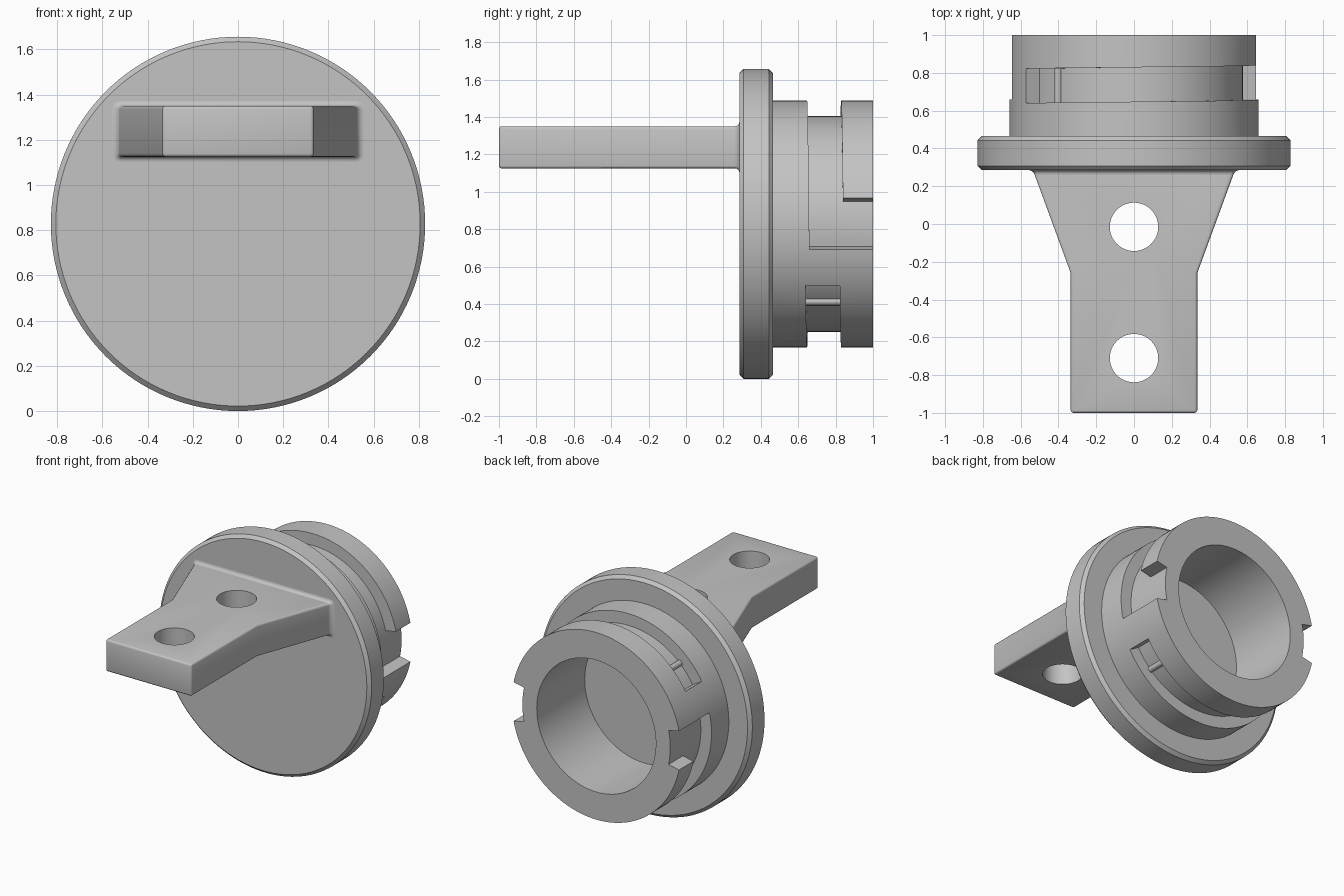
import bpy, bmesh
from math import sin, cos, pi, radians

AXIS_Z = 0.828
FLANGE_FRONT, FLANGE_BACK, TUBE_END = 0.285, 0.465, 1.0
TUBE_R, SLOT_R, BORE_R = 0.66, 0.577, 0.465
PLATE_LOW, PLATE_TOP = 1.125, 1.35

if "Cube" in bpy.data.objects:
    bpy.data.objects.remove(bpy.data.objects["Cube"])

grey = bpy.data.materials.new("plain grey")
grey.use_nodes = True
grey.diffuse_color = (0.55, 0.55, 0.55, 1)
grey.node_tree.nodes["Principled BSDF"].inputs["Base Color"].default_value = grey.diffuse_color


def loft(name, rings, closed=False):
    """Skin a row of point rings; cap the ends unless the row closes on itself."""
    bm = bmesh.new()
    rows = [[bm.verts.new(p) for p in ring] for ring in rings]
    n = len(rows[0])
    pairs = list(zip(rows, rows[1:])) + ([(rows[-1], rows[0])] if closed else [])
    for a, b in pairs:
        for i in range(n):
            j = (i + 1) % n
            bm.faces.new((a[i], a[j], b[j], b[i]))
    if not closed:
        bm.faces.new(rows[0])
        bm.faces.new(rows[-1])
    bmesh.ops.recalc_face_normals(bm, faces=bm.faces)
    mesh = bpy.data.meshes.new(name)
    bm.to_mesh(mesh)
    bm.free()
    mesh.materials.append(grey)
    ob = bpy.data.objects.new(name, mesh)
    bpy.context.collection.objects.link(ob)
    return ob


def polar(r, angle, y):
    return (r * cos(angle), y, AXIS_Z + r * sin(angle))


def circle(r, y, n=128):
    return [polar(r, 2 * pi * i / n, y) for i in range(n)]


def activate(ob):
    bpy.ops.object.select_all(action='DESELECT')
    ob.select_set(True)
    bpy.context.view_layer.objects.active = ob


def cut(ob, cutter):
    mod = ob.modifiers.new("cut", 'BOOLEAN')
    mod.operation, mod.solver, mod.object = 'DIFFERENCE', 'EXACT', cutter
    activate(ob)
    bpy.ops.object.modifier_apply(modifier=mod.name)
    bpy.data.objects.remove(cutter)


def sector(name, start, end, low, high, turn):
    """Curved block round the axis; low and high give its y range by angle."""
    rings = []
    for deg in range(start, end + 1, 3):
        a = radians(deg + turn)
        rings.append([polar(SLOT_R, a, low(deg)), polar(0.75, a, low(deg)),
                      polar(0.75, a, high(deg)), polar(SLOT_R, a, high(deg))])
    return loft(name, rings)


def groove_low(deg):
    return 0.64 + 0.02 * (150 - deg) / 162


def groove_high(deg):
    return groove_low(deg) + 0.182


# Round flange with chamfered rims
c = 0.022
flange = loft("flange", [circle(AXIS_Z - c, FLANGE_FRONT), circle(AXIS_Z, FLANGE_FRONT + c),
                         circle(AXIS_Z, FLANGE_BACK - c), circle(AXIS_Z - c, FLANGE_BACK)])

# Socket tube with two opposite bayonet slots
tube = loft("socket_tube", [circle(TUBE_R, 0.44), circle(TUBE_R, TUBE_END),
                            circle(BORE_R, TUBE_END), circle(BORE_R, 0.44)], closed=True)
parts = [flange, tube]
for side, turn in (("right", 0), ("left", 180)):
    cut(tube, sector("groove_cutter", -12, 150, groove_low, groove_high, turn))
    cut(tube, sector("entry_cutter", -12, 12, lambda d: groove_low(-12), lambda d: 1.1, turn))
    # Locking ridge near the closed end of the groove
    x, _, z = polar(SLOT_R, radians(134 + turn), 0)
    parts.append(loft("locking_ridge_" + side, [
        [(x + 0.02 * cos(t * pi / 8), y, z + 0.02 * sin(t * pi / 8)) for t in range(16)]
        for y in (groove_low(134) - 0.005, groove_high(134) + 0.005)]))

# Mounting plate, tapered to a straight tongue, with rounded edges
half = [(0.335, -1), (0.335, -0.26), (0.535, FLANGE_FRONT), (0.535, 0.35)]
outline = half + [(-x, y) for x, y in reversed(half)]
plate = loft("mounting_plate", [[(x, y, z) for x, y in outline] for z in (PLATE_LOW, PLATE_TOP)])
bevel = plate.modifiers.new("round", 'BEVEL')
bevel.width, bevel.segments, bevel.angle_limit = 0.014, 3, radians(40)
activate(plate)
bpy.ops.object.modifier_apply(modifier=bevel.name)
for y in (-0.015, -0.71):
    cut(plate, loft("hole_cutter", [
        [(0.128 * cos(t * pi / 32), y + 0.128 * sin(t * pi / 32), z) for t in range(64)]
        for z in (1, 1.5)]))
parts.append(plate)

# Fillet where the plate meets the flange
f = 0.022
rings = []
for step in range(6):
    a = step / 5 * pi / 2
    d, y = f * (1 - sin(a)), FLANGE_FRONT - f * (1 - cos(a))
    w = 0.535 - (FLANGE_FRONT - y) * 0.367 + d
    h = (PLATE_TOP - PLATE_LOW) / 2 + d
    r = 0.014 + d
    ring = []
    for k in range(16):
        t = (k // 4 + k % 4 / 3) * pi / 2
        sx = 1 if k // 4 in (0, 3) else -1
        sz = 1 if k < 8 else -1
        ring.append((sx * (w - r) + r * cos(t), y,
                     (PLATE_LOW + PLATE_TOP) / 2 + sz * (h - r) + r * sin(t)))
    rings.append(ring)
parts.append(loft("plate_fillet", rings))

for ob in parts:
    activate(ob)
    bpy.ops.object.shade_smooth_by_angle(angle=radians(30))
